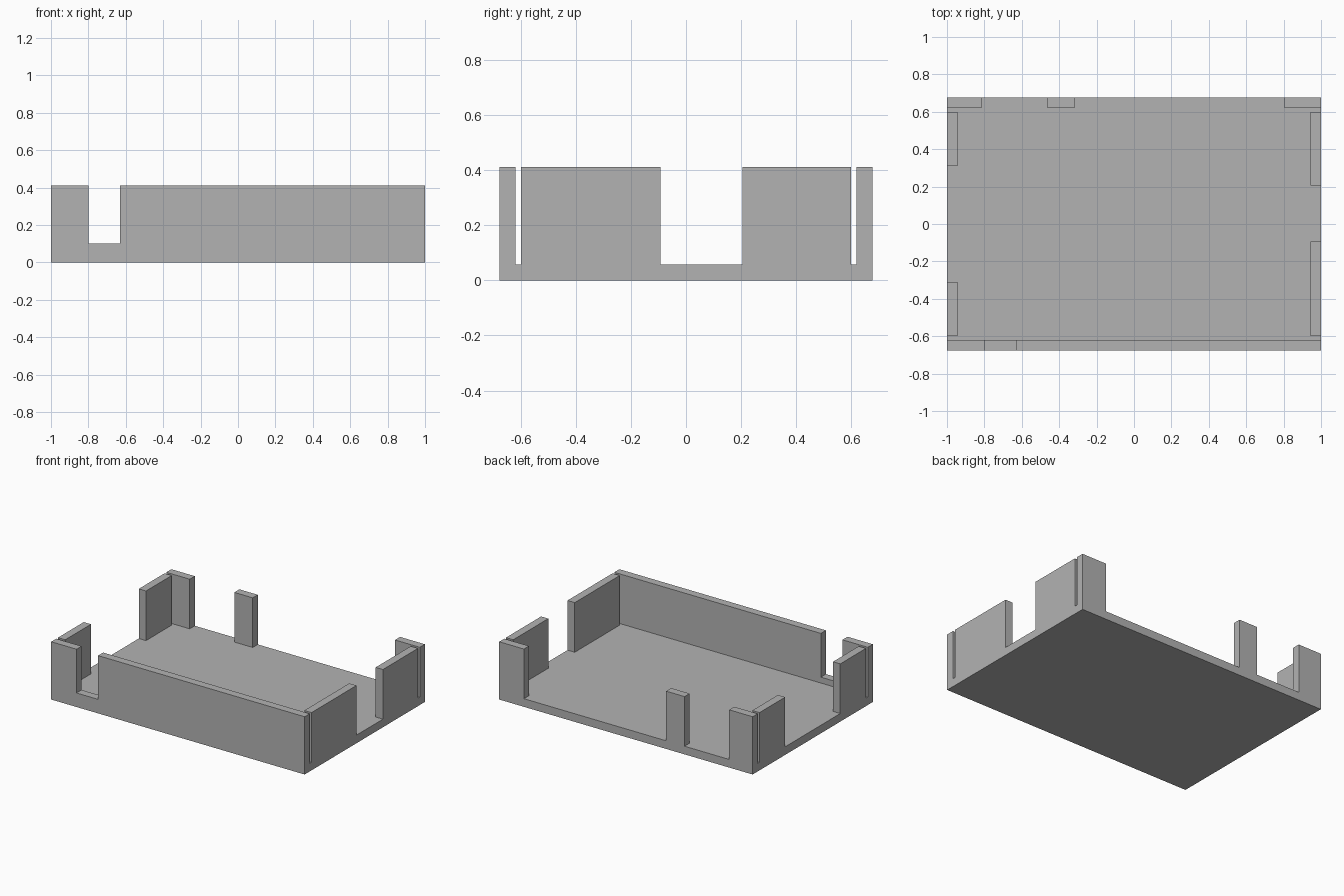
import bpy
import bmesh

cube = bpy.data.objects.get("Cube")
if cube:
    bpy.data.objects.remove(cube, do_unlink=True)

# Overall sizes
HALF_X, HALF_Y = 1.0, 0.677
FLOOR, TOP = 0.058, 0.412
SILL = 0.1
WALL = 0.057          # wall thickness
SIDE_END = 0.6        # side walls stop short of the corners, leaving slits

grey = bpy.data.materials.new("plain_grey")
grey.use_nodes = True
colour = (0.45, 0.45, 0.45, 1)
grey.diffuse_color = colour
grey.node_tree.nodes["Principled BSDF"].inputs["Base Color"].default_value = colour


def finish(name, bm):
    bmesh.ops.recalc_face_normals(bm, faces=bm.faces)
    mesh = bpy.data.meshes.new(name)
    bm.to_mesh(mesh)
    bm.free()
    mesh.materials.append(grey)
    obj = bpy.data.objects.new(name, mesh)
    bpy.context.collection.objects.link(obj)
    return obj


def extrude_y(name, profile, y0, y1):
    """Extrude an x-z outline from y0 to y1."""
    bm = bmesh.new()
    face = bm.faces.new([bm.verts.new((x, y0, z)) for x, z in profile])
    grown = bmesh.ops.extrude_face_region(bm, geom=[face])["geom"]
    verts = [g for g in grown if isinstance(g, bmesh.types.BMVert)]
    bmesh.ops.translate(bm, verts=verts, vec=(0, y1 - y0, 0))
    return finish(name, bm)


def box(name, x0, x1, y0, y1, z0=FLOOR, z1=TOP):
    return extrude_y(name, [(x0, z0), (x1, z0), (x1, z1), (x0, z1)], y0, y1)


# Floor slab
box("floor", -HALF_X, HALF_X, -HALF_Y, HALF_Y, 0, FLOOR)

# Front wall with a notch that leaves a low sill
NOTCH_L, NOTCH_R = -0.8, -0.63
extrude_y("front_wall", [
    (-HALF_X, FLOOR), (HALF_X, FLOOR), (HALF_X, TOP), (NOTCH_R, TOP),
    (NOTCH_R, SILL), (NOTCH_L, SILL), (NOTCH_L, TOP), (-HALF_X, TOP),
], -HALF_Y, -HALF_Y + WALL)

# Back posts
for name, x0, x1 in [("back_right_corner", -HALF_X, -0.815),
                     ("back_middle_post", -0.463, -0.318),
                     ("back_left_corner", 0.805, HALF_X)]:
    box(name, x0, x1, HALF_Y - WALL, HALF_Y)

# Side wall pieces, with a wide opening in each side
for side, x0, gap0, gap1 in [("right", -HALF_X, -0.31, 0.31),
                             ("left", HALF_X - WALL, -0.093, 0.205)]:
    box(side + "_front_side_wall", x0, x0 + WALL, -SIDE_END, gap0)
    box(side + "_back_side_wall", x0, x0 + WALL, gap1, SIDE_END)
